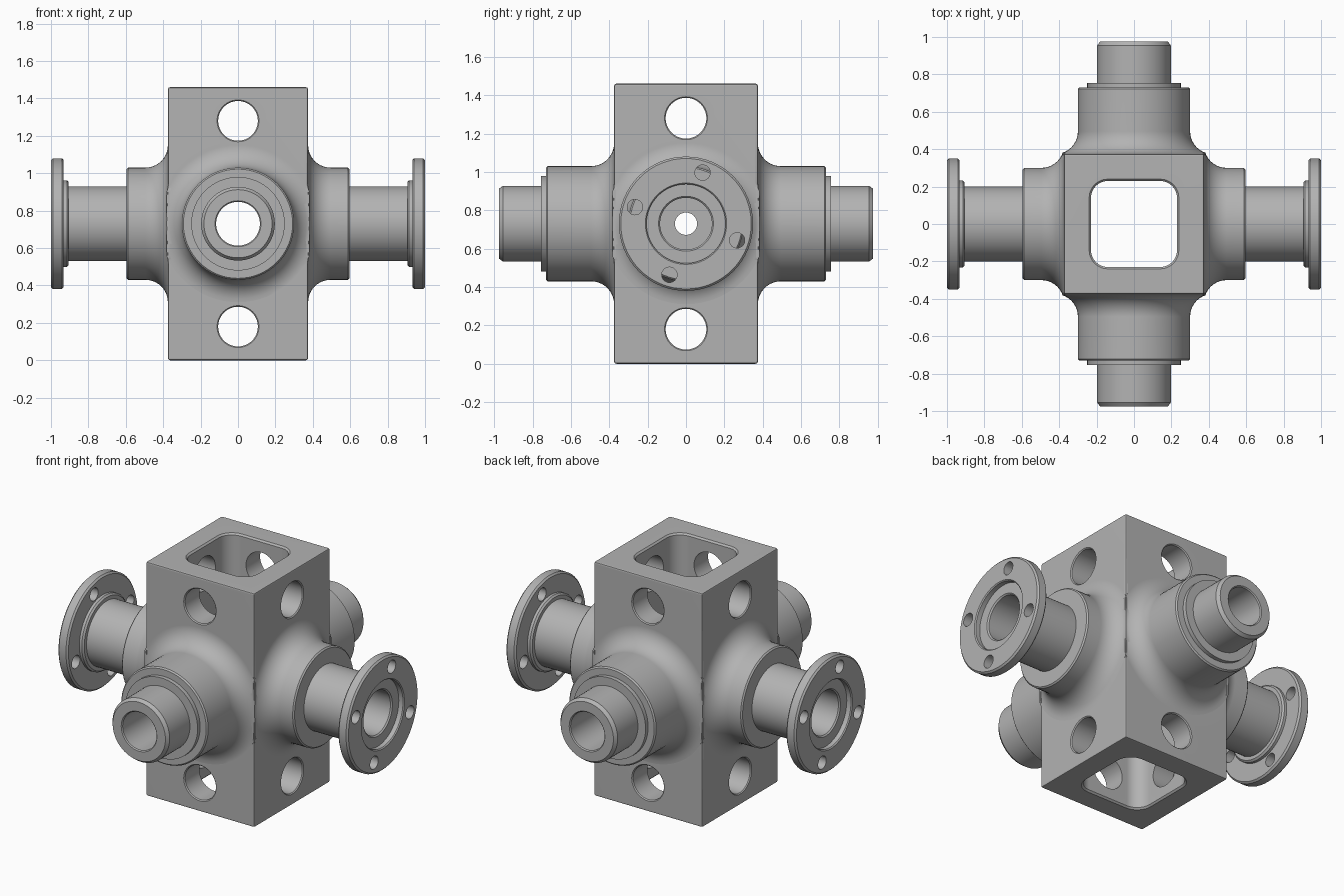
import bpy, bmesh, math
from mathutils import Matrix, Vector

old = bpy.data.objects.get("Cube")
if old:
    bpy.data.objects.remove(old, do_unlink=True)

MID = 0.73      # height of the pipe axes
HALF = 0.375    # half width of the block
SEG = 64

steel = bpy.data.materials.new("grey steel")
steel.use_nodes = True
GREY = (0.45, 0.45, 0.45, 1)
steel.diffuse_color = GREY
steel.node_tree.nodes["Principled BSDF"].inputs["Base Color"].default_value = GREY


def finish_mesh(name, bm):
    bmesh.ops.recalc_face_normals(bm, faces=bm.faces)
    mesh = bpy.data.meshes.new(name)
    bm.to_mesh(mesh)
    bm.free()
    mesh.materials.append(steel)
    obj = bpy.data.objects.new(name, mesh)
    bpy.context.collection.objects.link(obj)
    return obj


def side(turn, z=MID):
    """Frame whose local z points outwards: turn 0 is +x, 90 is +y."""
    return (Matrix.Translation((0, 0, z)) @ Matrix.Rotation(math.radians(turn), 4, 'Z')
            @ Matrix.Rotation(math.pi / 2, 4, 'Y'))


def loft(name, rings, frame, closed=False):
    """Skin a list of point rings; cap the ends, or join last to first."""
    bm = bmesh.new()
    loops = [[bm.verts.new(frame @ Vector(p)) for p in ring] for ring in rings]
    pairs = list(zip(loops, loops[1:]))
    if closed:
        pairs.append((loops[-1], loops[0]))
    else:
        bm.faces.new(loops[0])
        bm.faces.new(loops[-1])
    n = len(loops[0])
    for a, b in pairs:
        for i in range(n):
            j = (i + 1) % n
            bm.faces.new((a[i], a[j], b[j], b[i]))
    return finish_mesh(name, bm)


def lathe(name, profile, frame, closed=False, seg=SEG):
    angles = [math.tau * i / seg for i in range(seg)]
    rings = [[(r * math.cos(a), r * math.sin(a), d) for a in angles] for r, d in profile]
    return loft(name, rings, frame, closed)


def box(name, size, centre, bevel=0.0):
    bm = bmesh.new()
    bmesh.ops.create_cube(bm, size=1)
    bmesh.ops.scale(bm, vec=size, verts=bm.verts)
    bmesh.ops.translate(bm, vec=centre, verts=bm.verts)
    if bevel:
        bmesh.ops.bevel(bm, geom=bm.edges[:], offset=bevel, segments=2, profile=0.5, affect='EDGES')
    return finish_mesh(name, bm)


def boolean(target, tool, operation):
    mod = target.modifiers.new("cut", 'BOOLEAN')
    mod.object, mod.operation, mod.solver = tool, operation, 'EXACT'
    bpy.context.view_layer.objects.active = target
    bpy.ops.object.modifier_apply(modifier=mod.name)
    bpy.data.objects.remove(tool, do_unlink=True)


def smooth(obj):
    bpy.ops.object.select_all(action='DESELECT')
    obj.select_set(True)
    bpy.context.view_layer.objects.active = obj
    bpy.ops.object.shade_smooth_by_angle(angle=math.radians(30))
    mod = obj.modifiers.new("flat faces", 'WEIGHTED_NORMAL')
    mod.keep_sharp = True


# Central block
body = box("valve_block", (2 * HALF, 2 * HALF, 2 * MID), (0, 0, MID), 0.012)

# Four round bosses, flared into the block and trimmed at its corners
FILLET, BOSS = 0.12, 0.30
flare = [(BOSS + FILLET, HALF - 0.01)]
for i in range(11):
    a = math.pi / 2 * (1 - i / 10)
    flare.append((BOSS + FILLET * (1 - math.cos(a)), HALF + FILLET * (1 - math.sin(a))))
for turn in (0, 90, 180, 270):
    end = 0.73 if turn % 180 else 0.595
    boss = lathe("boss", flare + [(BOSS, end - 0.008), (BOSS - 0.008, end)], side(turn))
    trim = (2 * HALF + 0.014, 2) if turn % 180 else (2, 2 * HALF + 0.014)
    clip = box("clip", (*trim, 2), (0, 0, MID))
    if turn % 180 == 0:
        clip.data.transform(Matrix.Identity(4))
    boolean(boss, clip, 'INTERSECT')
    boolean(body, boss, 'UNION')


# Square through cavity with rounded corners and chamfered mouths
def rounded_square(half, radius, z, steps=8):
    ring = []
    for quarter in range(4):
        c = math.radians(45 + 90 * quarter)
        k = (half - radius) * math.sqrt(2)
        for i in range(steps + 1):
            a = math.radians(90 * quarter + 90 * i / steps)
            ring.append((k * math.cos(c) + radius * math.cos(a),
                         k * math.sin(c) + radius * math.sin(a), z))
    return ring


levels = [(0.25, -0.01), (0.23, 0.01), (0.23, 2 * MID - 0.01), (0.25, 2 * MID + 0.01)]
cavity = loft("cavity", [rounded_square(h, h - 0.14, z) for h, z in levels], Matrix.Identity(4))
boolean(body, cavity, 'DIFFERENCE')

# Window holes above and below the bosses, and the pipe bores
hole = [(0.12, HALF + 0.008), (0.106, HALF - 0.006)]
hole += [(r, -d) for r, d in reversed(hole)]
for z in (0.18, 2 * MID - 0.18):
    for turn in (0, 90):
        boolean(body, lathe("hole", hole, side(turn, z)), 'DIFFERENCE')
STUB_BORE, SMALL_BORE, FLANGE_BORE = 0.117, 0.058, 0.135
boolean(body, lathe("bore", [(STUB_BORE, -1), (STUB_BORE, 1)], side(90)), 'DIFFERENCE')
for turn in (0, 180):
    stepped = [(SMALL_BORE, 0), (SMALL_BORE, 0.5), (FLANGE_BORE, 0.5), (FLANGE_BORE, 1)]
    boolean(body, lathe("bore", stepped, side(turn)), 'DIFFERENCE')
smooth(body)

# Front and back stubs with a shoulder ring
stub = [(STUB_BORE, 0.73), (0.25, 0.73), (0.25, 0.755), (0.197, 0.755), (0.197, 0.955),
        (0.182, 0.975), (STUB_BORE + 0.006, 0.975), (STUB_BORE, 0.969)]
for turn, name in ((270, "front_stub"), (90, "back_stub")):
    smooth(lathe(name, stub, side(turn), closed=True))

# Left and right flanged pipes with a recessed face and four bolt holes
pipe = [(FLANGE_BORE, 0.595), (0.2, 0.595), (0.2, 0.905), (0.222, 0.905), (0.232, 0.915),
        (0.232, 0.932), (0.34, 0.932), (0.35, 0.942), (0.35, 0.99), (0.34, 1.0),
        (0.212, 1.0), (0.206, 0.994), (0.206, 0.965), (FLANGE_BORE + 0.008, 0.965),
        (FLANGE_BORE, 0.957)]
for turn, name in ((0, "left_flange_pipe"), (180, "right_flange_pipe")):
    flange = lathe(name, pipe, side(turn), closed=True)
    for k in range(4):
        a = math.radians(72 + 90 * k)
        place = side(turn) @ Matrix.Translation((0.28 * math.cos(a), 0.28 * math.sin(a), 0))
        boolean(flange, lathe("bolt", [(0.04, 0.9), (0.04, 1.1)], place, seg=24), 'DIFFERENCE')
    smooth(flange)
